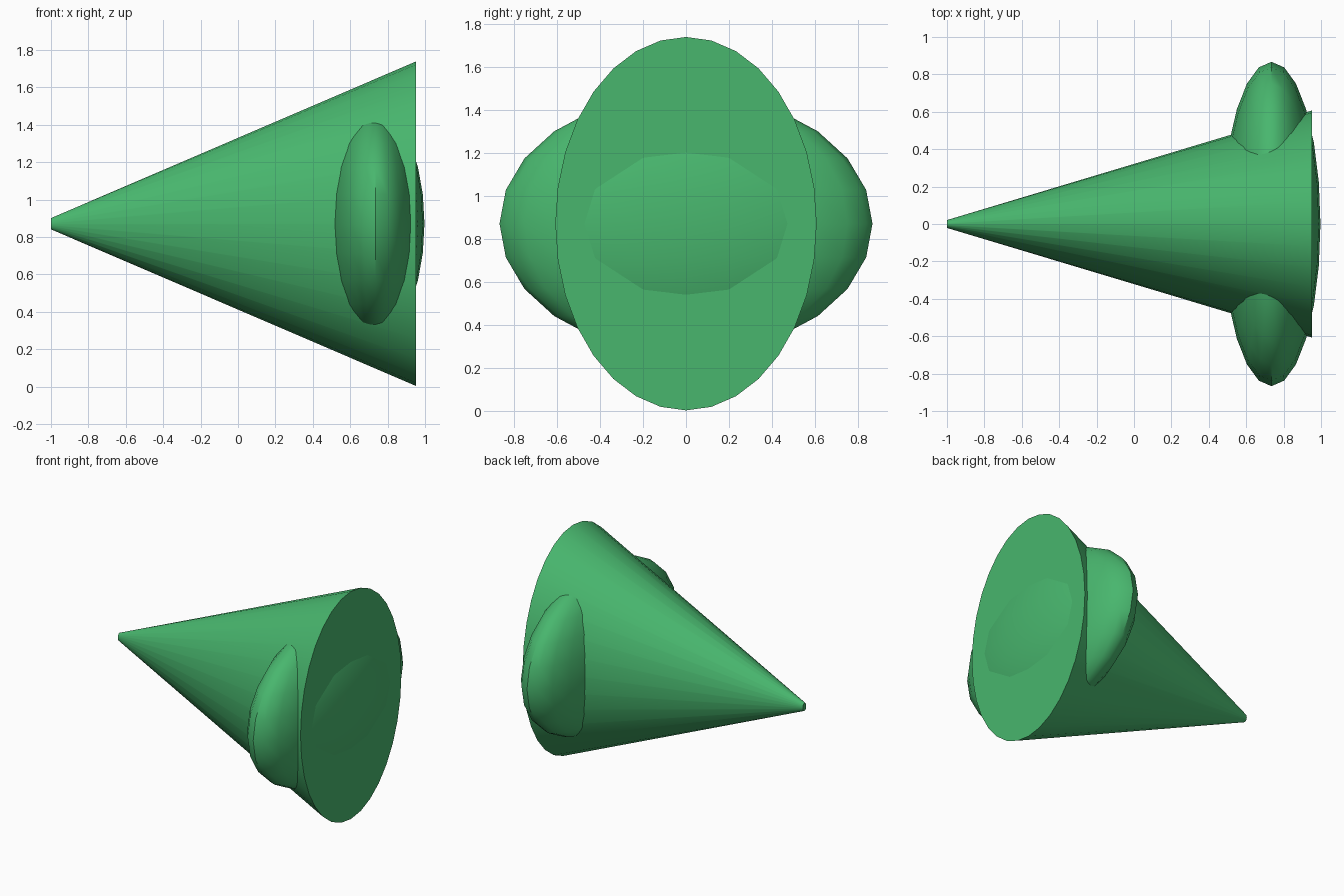
import bpy
from math import radians

if "Cube" in bpy.data.objects:
    bpy.data.objects.remove(bpy.data.objects["Cube"])

CENTRE_Z = 0.871

green = bpy.data.materials.new("green")
green.diffuse_color = (0.065, 0.47, 0.155, 1)
green.use_nodes = True
green.node_tree.nodes["Principled BSDF"].inputs["Base Color"].default_value = green.diffuse_color


def finish(obj, name, scale):
    """Name, stretch, colour and smooth a part."""
    obj.name = name
    obj.scale = scale
    obj.data.materials.append(green)
    bpy.ops.object.transform_apply(location=False, rotation=True, scale=True)
    bpy.ops.object.shade_smooth_by_angle(angle=radians(35))


# Long oval cone lying along x, blunt tip at the left
tip_x, base_x = -1.0, 0.953
bpy.ops.mesh.primitive_cone_add(
    vertices=32, radius1=0.03, radius2=0.868, depth=base_x - tip_x,
    location=((tip_x + base_x) / 2, 0, CENTRE_Z), rotation=(0, radians(90), 0))
cone = bpy.context.object
bpy.ops.object.transform_apply(location=False, rotation=True, scale=False)
finish(cone, "cone_body", (1, 0.7, 1))

# Flattened ellipsoid passing through the wide end: side lobes and end bulge
bpy.ops.mesh.primitive_uv_sphere_add(
    segments=24, ring_count=12, radius=1, location=(0.735, 0, CENTRE_Z))
finish(bpy.context.object, "side_lobes", (0.262, 0.867, 0.607))
